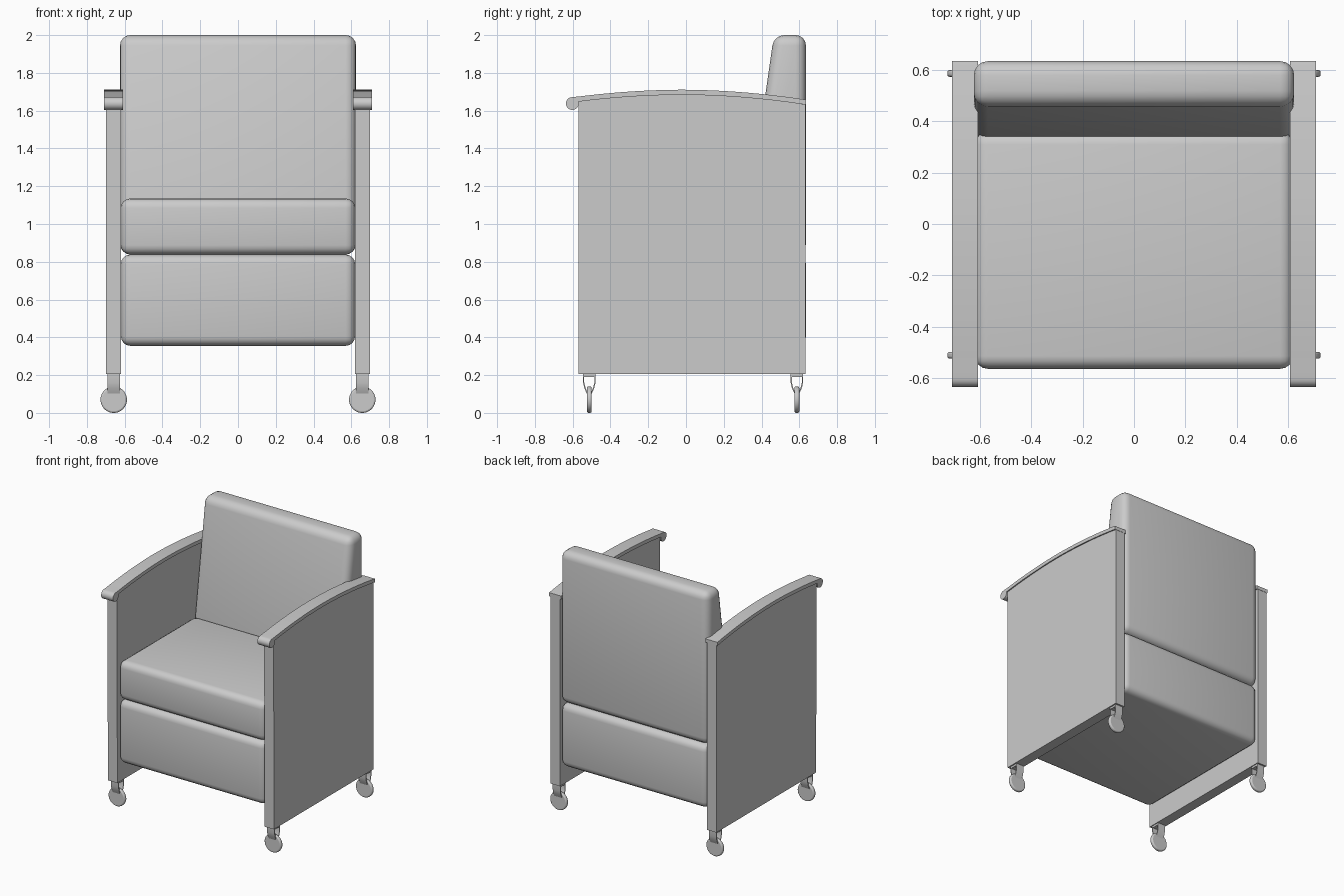
import bpy, bmesh, math

if "Cube" in bpy.data.objects:
    bpy.data.objects.remove(bpy.data.objects["Cube"])


def prism(name, pts, x0, x1, bevel=0.0, segments=4, smooth_angle=35):
    """Extrude a (y, z) outline along x, optionally rounding all edges."""
    bm = bmesh.new()
    a = [bm.verts.new((x0, y, z)) for y, z in pts]
    b = [bm.verts.new((x1, y, z)) for y, z in pts]
    bm.faces.new(a)
    bm.faces.new(b)
    for i in range(len(pts)):
        j = (i + 1) % len(pts)
        bm.faces.new((a[i], a[j], b[j], b[i]))
    bmesh.ops.recalc_face_normals(bm, faces=bm.faces)
    me = bpy.data.meshes.new(name)
    bm.to_mesh(me)
    bm.free()
    ob = bpy.data.objects.new(name, me)
    bpy.context.collection.objects.link(ob)
    if bevel:
        mod = ob.modifiers.new("round", 'BEVEL')
        mod.width, mod.segments = bevel, segments
    shade(ob, smooth_angle)
    return ob


def shade(ob, angle):
    bpy.ops.object.select_all(action='DESELECT')
    ob.select_set(True)
    bpy.context.view_layer.objects.active = ob
    if angle >= 180:
        bpy.ops.object.shade_smooth()
    else:
        bpy.ops.object.shade_smooth_by_angle(angle=math.radians(angle))


def rect(y0, y1, z0, z1):
    return [(y0, z0), (y1, z0), (y1, z1), (y0, z1)]


def arm_top(y):
    return 1.711 - 0.112 * y * y - 0.012 * max(0, y)


# Upholstery: base, seat and leaning back
prism("base_cushion", rect(-0.565, 0.635, 0.355, 0.838), -0.62, 0.62, 0.05, smooth_angle=180)
prism("seat_cushion", rect(-0.565, 0.36, 0.838, 1.135), -0.62, 0.62, 0.05, smooth_angle=180)
prism("back_cushion", [(0.30, 0.84), (0.635, 0.84), (0.635, 2.0), (0.465, 2.0)],
      -0.625, 0.625, 0.055, smooth_angle=180)

# Arched armrest outline with a rolled front end
N = 20
THICK = 0.027
ys = [-0.57 + 1.205 * i / N for i in range(N + 1)]
under = [(y, arm_top(y) - THICK) for y in ys]
over = [(y, arm_top(y)) for y in reversed(ys)]
roll = []
for i in range(13):
    t = math.radians(90 + 250 * i / 12)
    roll.append((-0.602 + 0.034 * math.cos(t), 1.638 + 0.034 * math.sin(t)))
arm_outline = under + over + roll

# Side panel outline follows the underside of the armrest
panel_outline = [(0.633, 0.205), (-0.568, 0.205)] + under[:-1] + [(0.633, under[-1][1])]

# Inverted-U caster fork
half = [(-0.012, 0.10), (-0.026, 0.13), (-0.033, 0.16), (-0.033, 0.207)]
inner = [(-0.027, 0.19), (-0.027, 0.162), (-0.020, 0.134), (-0.006, 0.10)]
fork = half + [(-y, z) for y, z in reversed(half)] \
    + [(-y, z) for y, z in reversed(inner)] + inner

for side, s in (("left", -1), ("right", 1)):
    prism(side + "_panel", panel_outline, s * 0.62, s * 0.70)
    prism(side + "_armrest", arm_outline, s * 0.609, s * 0.709)

    # Casters under the panel ends
    for end, y in (("front", -0.512), ("rear", 0.587)):
        prism(f"{side}_{end}_fork", [(y + p, z) for p, z in fork],
              s * 0.626, s * 0.69)
        bpy.ops.mesh.primitive_cylinder_add(
            vertices=40, radius=0.07, depth=0.026,
            location=(s * 0.658, y, 0.07), rotation=(math.pi / 2, 0, 0))
        wheel = bpy.context.object
        wheel.name = f"{side}_{end}_wheel"
        mod = wheel.modifiers.new("round", 'BEVEL')
        mod.width, mod.segments = 0.009, 3
        mod.limit_method = 'ANGLE'
        shade(wheel, 40)
